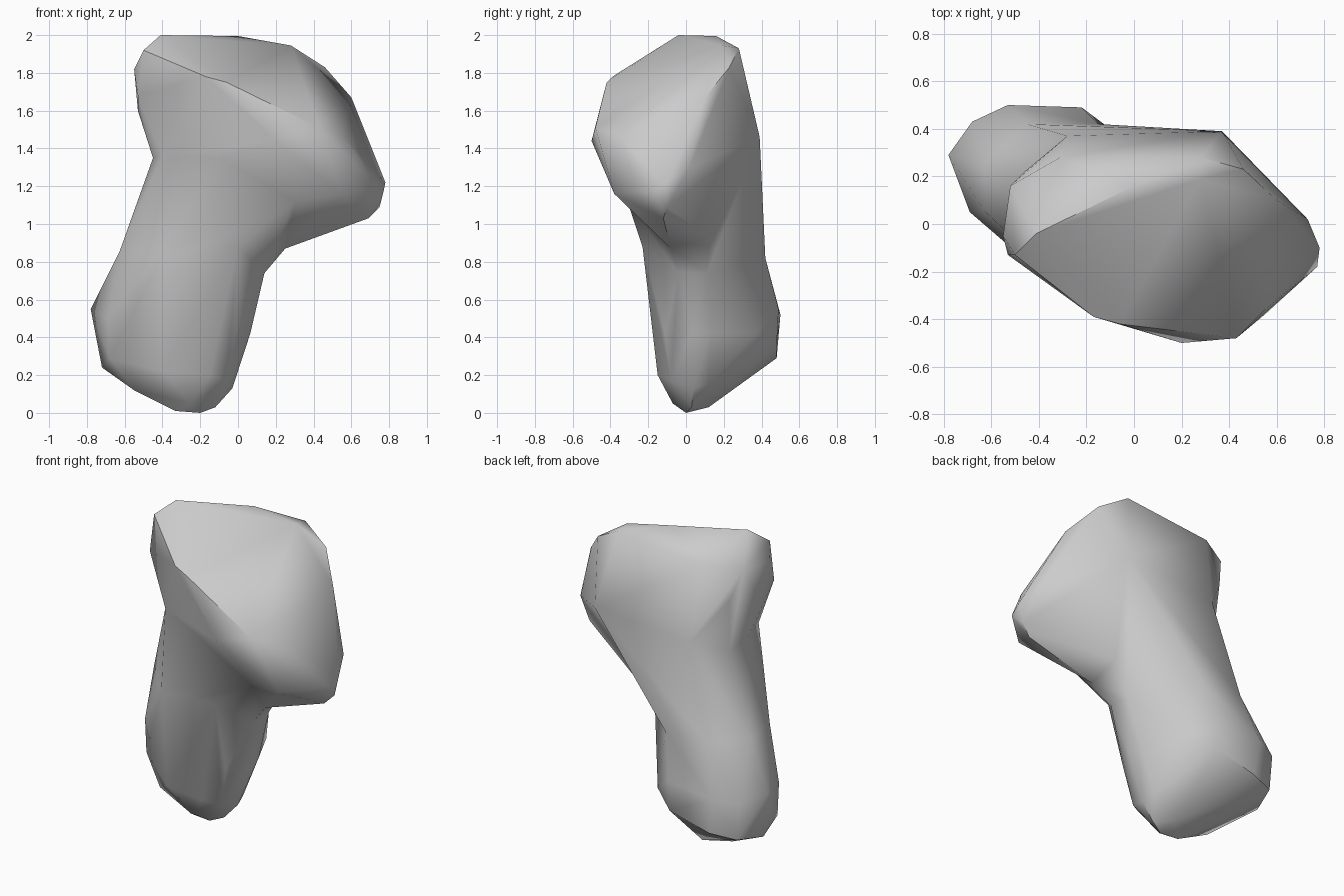
import bpy, bmesh, math

if "Cube" in bpy.data.objects:
    bpy.data.objects.remove(bpy.data.objects["Cube"])


def hull(name, pts):
    """Convex faceted lump wrapped around a few corner points."""
    me = bpy.data.meshes.new(name)
    bm = bmesh.new()
    for p in pts:
        bm.verts.new(p)
    bmesh.ops.convex_hull(bm, input=bm.verts[:])
    loose = [v for v in bm.verts if not v.link_faces]
    bmesh.ops.delete(bm, geom=loose, context='VERTS')
    bmesh.ops.recalc_face_normals(bm, faces=bm.faces[:])
    bm.to_mesh(me)
    bm.free()
    ob = bpy.data.objects.new(name, me)
    bpy.context.collection.objects.link(ob)
    return ob


# rings shared by neighbouring lumps: waist (foot / neck) and collar (neck / head)
waist = [(-.625, .05, .86), (-.63, .25, .84), (-.45, .42, .82), (-.15, .42, .82),
         (.14, .11, .74), (.14, -.04, .74), (0, -.23, .88), (-.4, -.2, .85)]
collar = [(-.45, .02, 1.35), (-.44, .19, 1.32), (-.28, .37, 1.4), (.37, .39, 1.46),
          (.25, .13, .93), (.25, -.08, .87), (.3, -.31, 1.12), (-.1, -.31, 1.35),
          (-.4, -.16, 1.36)]

# rounded foot, heavier at the back left
foot = hull("rock_foot", waist + [
    (-.78, .29, .55), (-.69, .05, .5), (-.68, .05, .29), (-.68, .43, .5), (-.53, .5, .52),
    (-.22, .49, .55), (-.06, .37, .42), (-.72, .25, .24), (-.66, .43, .27),
    (-.5, .48, .29), (-.22, .48, .36), (-.55, .0, .12), (-.15, -.15, .2),
    (-.4, -.14, .22), (.065, .03, .42), (-.01, -.11, .42), (.055, .13, .42),
    (-.03, .04, .13), (-.05, .12, .15), (-.06, -.08, .17), (-.33, 0, .01), (-.2, 0, 0),
    (-.12, .03, .03), (-.2, .12, .03), (-.25, -.07, .05)])

# neck leaning towards the head
neck = hull("rock_neck", waist + collar)

# head with the sloped top facet and the cut front right corner
head = hull("weathered_rock", collar + [
    (-.41, -.04, 2), (0, .16, 1.995), (.28, .19, 1.945), (.28, .28, 1.93), (-.5, -.13, 1.92),
    (-.55, -.05, 1.82), (-.52, .16, 1.86), (-.31, .28, 1.87), (-.46, .22, 1.66),
    (-.17, -.39, 1.78), (-.06, -.42, 1.75), (-.53, -.13, 1.68), (-.53, .02, 1.6),
    (.43, -.48, 1.51), (.2, -.5, 1.44), (.55, -.36, 1.47), (.77, -.18, 1.17),
    (.55, -.38, 1.16), (.78, -.1, 1.22), (.75, -.1, 1.09), (.69, -.12, 1.03),
    (.46, .23, 1.83), (.6, .1, 1.67), (.73, .02, 1.3)])

# fuse the three lumps into one rock
bpy.context.view_layer.objects.active = head
for part in (neck, foot):
    m = head.modifiers.new("union", 'BOOLEAN')
    m.operation = 'UNION'
    m.solver = 'EXACT'
    m.object = part
    bpy.ops.object.modifier_apply(modifier=m.name)
for part in (neck, foot):
    bpy.data.objects.remove(part)

bm = bmesh.new()
bm.from_mesh(head.data)
bmesh.ops.remove_doubles(bm, verts=bm.verts[:], dist=.015)
bm.to_mesh(head.data)
bm.free()

head.select_set(True)
bpy.ops.object.shade_smooth_by_angle(angle=math.radians(40))
